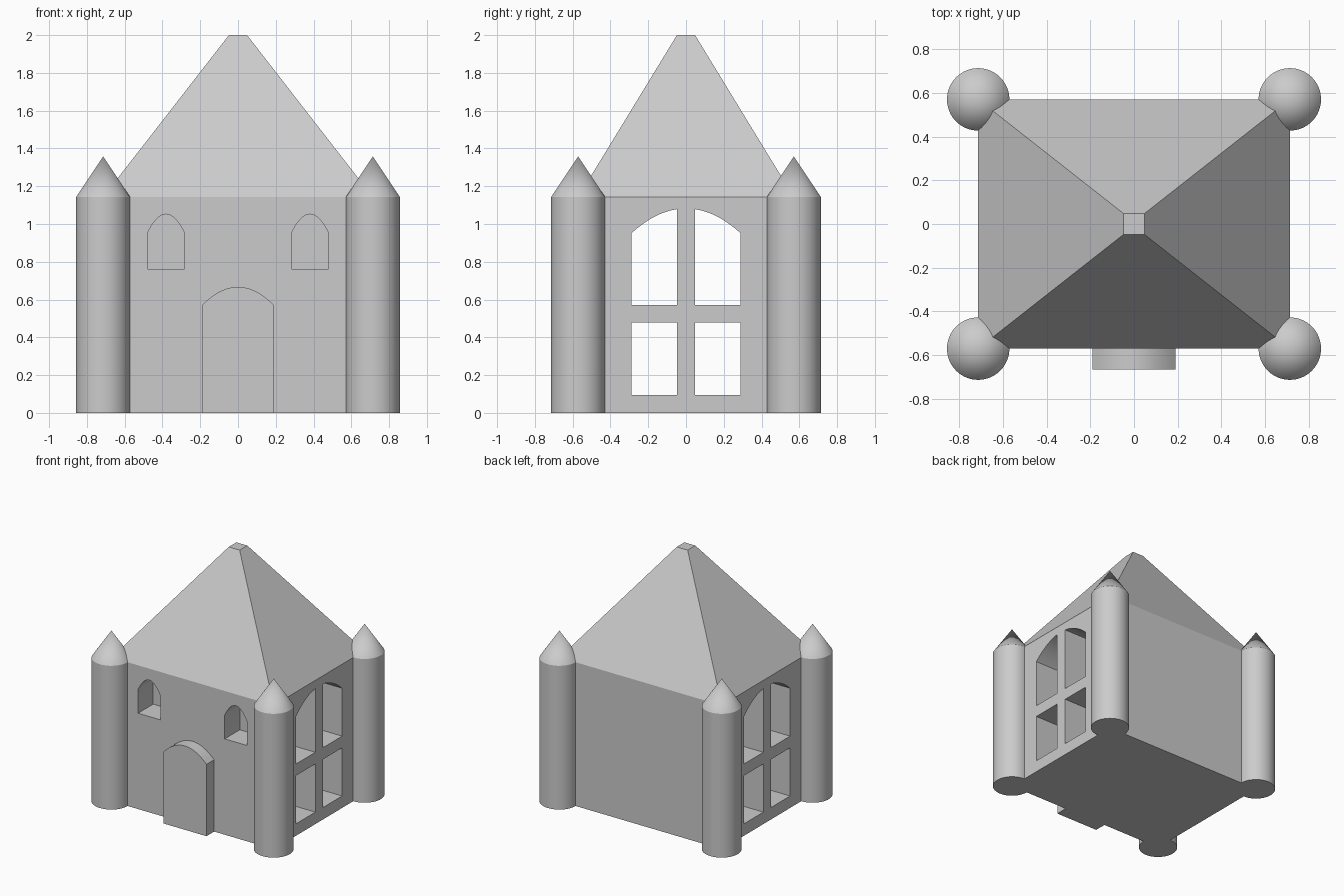
import bpy, bmesh, math

if "Cube" in bpy.data.objects:
    bpy.data.objects.remove(bpy.data.objects["Cube"])

HX, HY, WALL = 0.714, 0.571, 1.143   # half width, half depth, wall height


def finish(name, bm, smooth=False):
    bmesh.ops.recalc_face_normals(bm, faces=bm.faces)
    mesh = bpy.data.meshes.new(name)
    bm.to_mesh(mesh)
    bm.free()
    obj = bpy.data.objects.new(name, mesh)
    bpy.context.collection.objects.link(obj)
    if smooth:
        smooth_shade(obj)
    return obj


def select(obj):
    bpy.ops.object.select_all(action='DESELECT')
    obj.select_set(True)
    bpy.context.view_layer.objects.active = obj


def smooth_shade(obj):
    select(obj)
    bpy.ops.object.shade_smooth_by_angle(angle=math.radians(30))


def frustum(name, z0, hx0, hy0, z1, hx1, hy1):
    bm = bmesh.new()
    bmesh.ops.create_cube(bm, size=2)
    for v in bm.verts:
        hx, hy, z = (hx1, hy1, z1) if v.co.z > 0 else (hx0, hy0, z0)
        v.co = (v.co.x * hx, v.co.y * hy, z)
    return finish(name, bm)


def arched(a, b, z0, spring, centre=0, half=1, rise=0, n=20):
    """Outline from a to b with a parabolic arch on top."""
    pts = [(a, z0), (b, z0)]
    for i in range(n + 1):
        u = b + (a - b) * i / n
        pts.append((u, spring + rise * (1 - ((u - centre) / half) ** 2)))
    return pts


def extrude(bm, pts, start, end, axis):
    """Prism of a (u, z) outline along the x or y axis."""
    place = (lambda u, z, t: (t, u, z)) if axis == 'x' else (lambda u, z, t: (u, t, z))
    rings = [[bm.verts.new(place(u, z, t)) for u, z in pts] for t in (start, end)]
    bm.faces.new(rings[0])
    bm.faces.new(rings[1][::-1])
    for i in range(len(pts)):
        j = (i + 1) % len(pts)
        bm.faces.new((rings[0][i], rings[0][j], rings[1][j], rings[1][i]))


# Walls and roof
walls = frustum("walls", 0, HX, HY, WALL, HX, HY)
frustum("roof", WALL, HX, HY, 2.0, 0.048, 0.048)

# Window openings: recessed at the front, running right through at the sides
bm = bmesh.new()
for s in (-1, 1):
    c = 0.381 * s
    extrude(bm, arched(c - 0.098, c + 0.098, 0.762, 0.952, c, 0.098, 0.1),
            -HY - 0.1, -HY + 0.19, 'y')
    a, b = sorted((0.048 * s, 0.288 * s))
    extrude(bm, arched(a, b, 0.571, 0.952, 0, 0.288, 0.13), -1, 1, 'x')
    extrude(bm, [(a, 0.095), (b, 0.095), (b, 0.478), (a, 0.478)], -1, 1, 'x')
cutter = finish("window_cutter", bm)
cutter.hide_render = True
mod = walls.modifiers.new("windows", 'BOOLEAN')
mod.operation, mod.solver, mod.object = 'DIFFERENCE', 'EXACT', cutter
select(walls)
bpy.ops.object.modifier_apply(modifier=mod.name)
bpy.data.objects.remove(cutter)
smooth_shade(walls)

# Arched door block
bm = bmesh.new()
extrude(bm, arched(-0.19, 0.19, 0, 0.571, 0, 0.19, 0.096), -0.667, -HY + 0.03, 'y')
finish("door", bm, True)

# Corner towers with pointed caps
SIDES, R = 64, 0.143
for xn, sx in (("left", -1), ("right", 1)):
    for yn, sy in (("front", -1), ("back", 1)):
        bm = bmesh.new()
        rings = [[bm.verts.new((sx * HX + R * math.cos(k * math.tau / SIDES),
                                sy * HY + R * math.sin(k * math.tau / SIDES), z))
                  for k in range(SIDES)] for z in (0, WALL)]
        tip = bm.verts.new((sx * HX, sy * HY, 1.357))
        bm.faces.new(rings[0])
        for k in range(SIDES):
            j = (k + 1) % SIDES
            bm.faces.new((rings[0][k], rings[0][j], rings[1][j], rings[1][k]))
            bm.faces.new((rings[1][k], rings[1][j], tip))
        finish(f"tower_{yn}_{xn}", bm, True)
